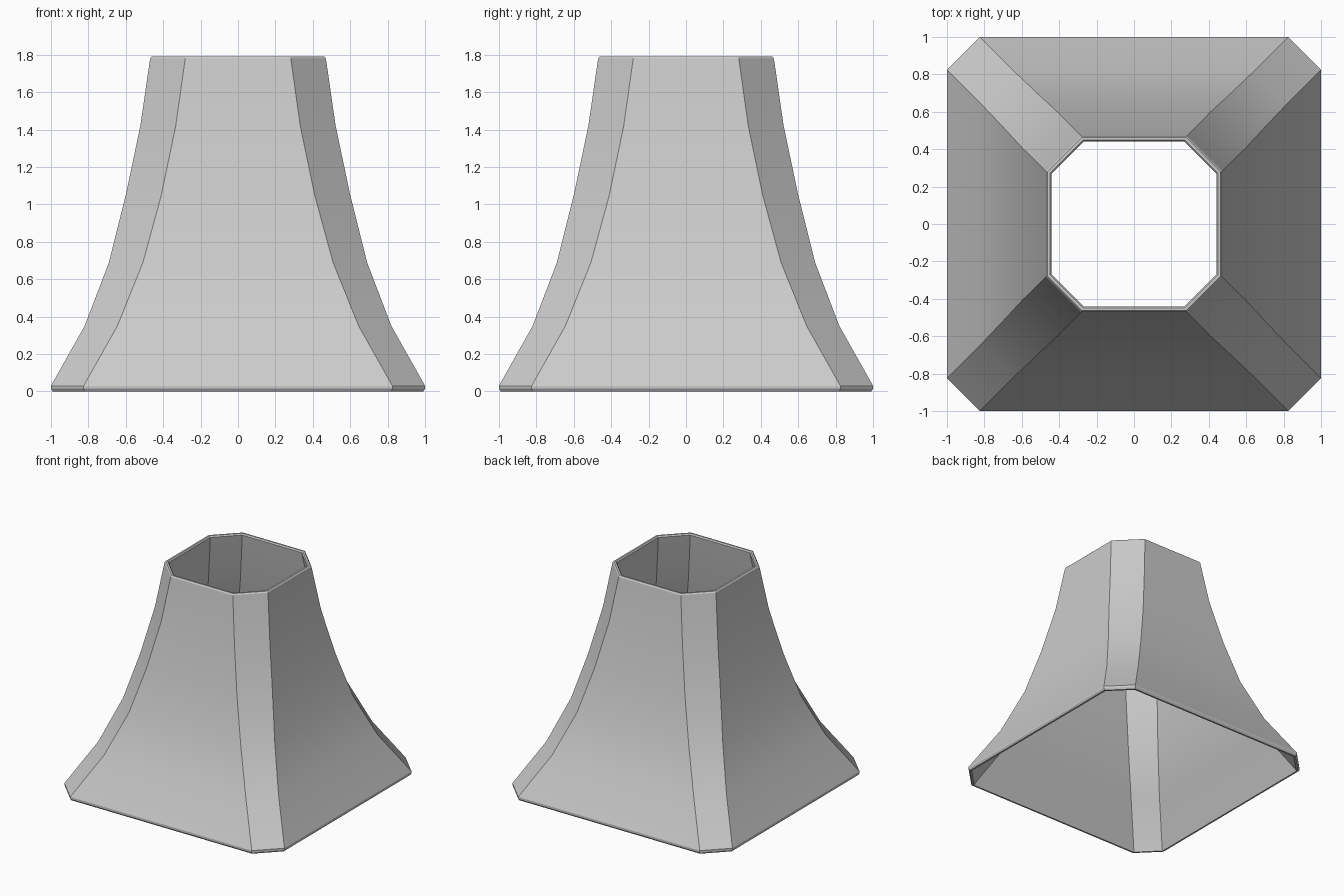
import bpy, bmesh, math

cube = bpy.data.objects.get("Cube")
if cube:
    bpy.data.objects.remove(cube, do_unlink=True)

mat = bpy.data.materials.new("shade grey")
mat.use_nodes = True
grey = (0.6, 0.6, 0.6, 1)
mat.diffuse_color = grey
mat.node_tree.nodes["Principled BSDF"].inputs["Base Color"].default_value = grey

# Flared wall from bottom to top: half width, half length of the flat side, height
outer = [(1.0, 0.825, 0.03), (0.82, 0.645, 0.35), (0.69, 0.508, 0.69),
         (0.60, 0.41, 1.05), (0.522, 0.333, 1.42), (0.47, 0.282, 1.78)]
WALL = 0.03


def inset(ring, amount, z):
    """Shrink an eight-sided ring evenly on all sides."""
    a, b, _ = ring
    return (a - amount, b - amount * math.tan(math.pi / 8), z)


inner = [inset(r, WALL, r[2]) for r in outer]
inner[0] = inset(outer[0], WALL, 0.015)

# Closed cross-section: outside, top rim, inside, bottom rim
section = list(outer)
section += [inset(outer[-1], 0.008, 1.79), inset(outer[-1], 0.022, 1.79)]
section += reversed(inner)
section += [inset(outer[0], 0.024, 0.0), inset(outer[0], 0.01, 0.0),
            inset(outer[0], 0.0, 0.015)]


def octagon(bm, a, b, z):
    quarter = [(a, -b), (a, b)]
    points = []
    for _ in range(4):
        points += quarter
        quarter = [(-y, x) for x, y in quarter]
    return [bm.verts.new((x, y, z)) for x, y in points]


bm = bmesh.new()
rings = [octagon(bm, *r) for r in section]
for i, low in enumerate(rings):
    high = rings[(i + 1) % len(rings)]
    for j in range(8):
        k = (j + 1) % 8
        bm.faces.new((low[j], low[k], high[k], high[j]))
bmesh.ops.recalc_face_normals(bm, faces=bm.faces)

mesh = bpy.data.meshes.new("lamp_shade")
bm.to_mesh(mesh)
bm.free()
mesh.materials.append(mat)
shade = bpy.data.objects.new("lamp_shade", mesh)
bpy.context.collection.objects.link(shade)

# Smooth along the flare, crisp at the corner panels and rims
bpy.ops.object.select_all(action="DESELECT")
shade.select_set(True)
bpy.context.view_layer.objects.active = shade
bpy.ops.object.shade_smooth_by_angle(angle=math.radians(20))
